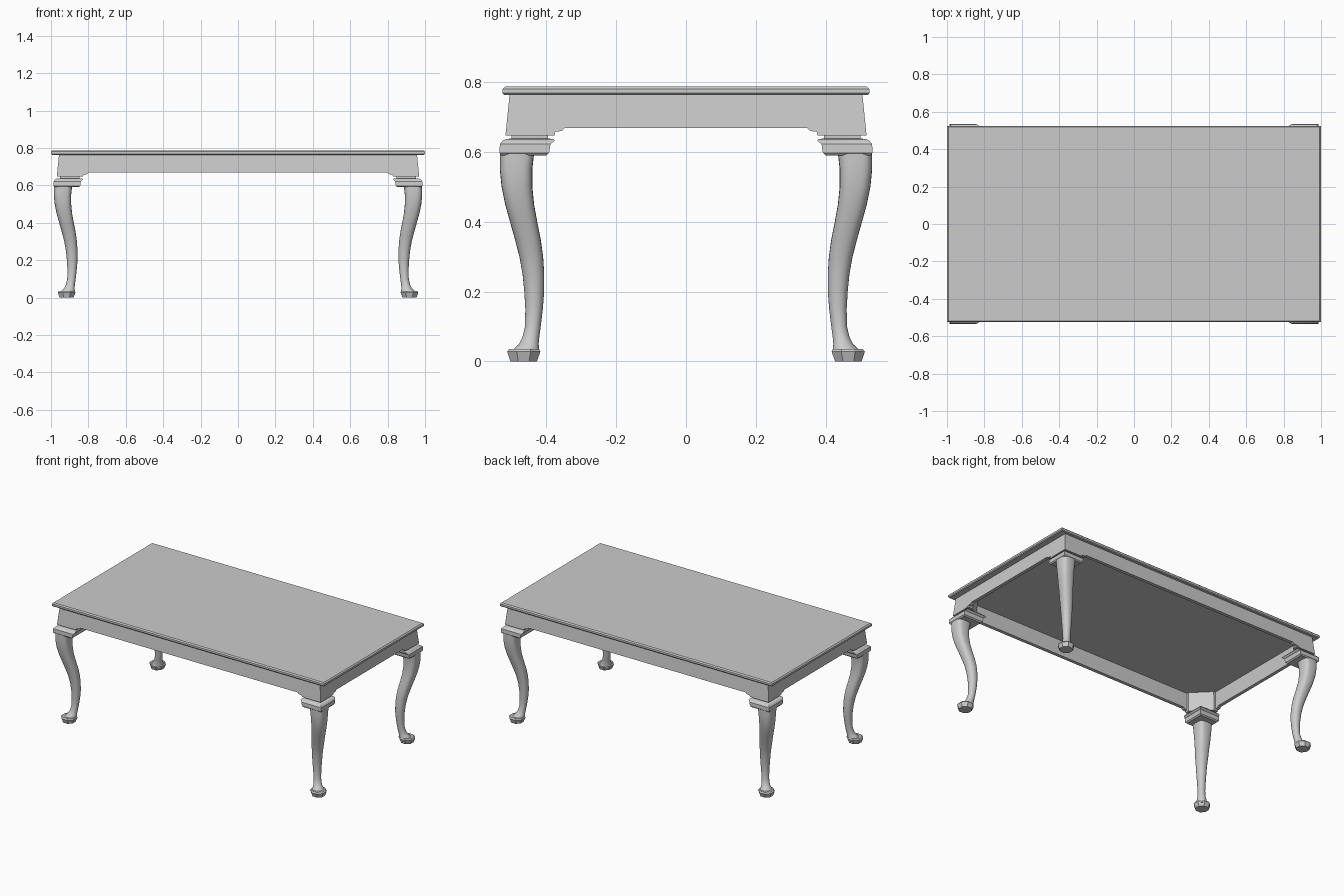
import bpy, bmesh, math
from mathutils import Vector

cube = bpy.data.objects.get("Cube")
if cube:
    bpy.data.objects.remove(cube)

grey = bpy.data.materials.new("plain grey")
grey.use_nodes = True
COLOUR = (0.6, 0.6, 0.6, 1)
grey.diffuse_color = COLOUR
grey.node_tree.nodes["Principled BSDF"].inputs["Base Color"].default_value = COLOUR


def finish(name, bm, bevel=0, angle=35):
    bmesh.ops.recalc_face_normals(bm, faces=bm.faces)
    mesh = bpy.data.meshes.new(name)
    bm.to_mesh(mesh)
    bm.free()
    mesh.materials.append(grey)
    obj = bpy.data.objects.new(name, mesh)
    bpy.context.collection.objects.link(obj)
    if bevel:
        mod = obj.modifiers.new("soft edges", "BEVEL")
        mod.width, mod.segments, mod.limit_method = bevel, 2, "ANGLE"
    bpy.ops.object.select_all(action="DESELECT")
    obj.select_set(True)
    bpy.context.view_layer.objects.active = obj
    bpy.ops.object.shade_smooth_by_angle(angle=math.radians(angle))
    return obj


def loft(bm, rings):
    """Skin closed rings of points and cap both ends."""
    rows = [[bm.verts.new(p) for p in ring] for ring in rings]
    n = len(rows[0])
    for a, b in zip(rows, rows[1:]):
        for i in range(n):
            j = (i + 1) % n
            bm.faces.new((a[i], a[j], b[j], b[i]))
    bm.faces.new(rows[0][::-1])
    bm.faces.new(rows[-1])


def rect(x0, x1, y0, y1, z):
    return [(x0, y0, z), (x1, y0, z), (x1, y1, z), (x0, y1, z)]


# Distance from the leg's y position to its x position
SHIFT = 0.452


def square_section(outer, inner, z):
    return rect(inner + SHIFT, outer + SHIFT, inner, outer, z)


def round_section(outer, inner, z, power, sides, turn=0):
    c, r = (outer + inner) / 2, (outer - inner) / 2
    ring = []
    for i in range(sides):
        a = math.tau * (i + turn) / sides
        u, v = math.cos(a), math.sin(a)
        u = math.copysign(abs(u) ** (2 / power), u)
        v = math.copysign(abs(v) ** (2 / power), v)
        ring.append((c + SHIFT + r * u, c + r * v, z))
    return ring


def place(ring, sx, sy):
    return [(x * sx, y * sy, z) for x, y, z in ring]


# Table top
bm = bmesh.new()
loft(bm, [rect(-h, h, -w, w, z) for h, w, z in
          ((0.995, 0.521, 0.763), (1, 0.525, 0.768), (1, 0.525, 0.780), (0.993, 0.518, 0.787))])
finish("table_top", bm)


# Apron boards, leaning outward towards the bottom, with dropped ends
def lean(z):
    return 0.505 + 0.012 * (0.765 - z) / 0.118


for name, sign, along_x in (("front", -1, True), ("back", 1, True),
                            ("left", 1, False), ("right", -1, False)):
    bm = bmesh.new()
    extra = SHIFT if along_x else 0
    half = [(lean(0.765), 0.765), (lean(0.647), 0.647), (0.395, 0.647),
            (0.385, 0.656), (0.355, 0.660), (0.348, 0.668)]
    outline = [(-u - extra, z) for u, z in half] + [(u + extra, z) for u, z in half[::-1]]
    rings = []
    for depth in (0, 0.022):
        ring = []
        for u, z in outline:
            end = abs(u) > 0.5 + extra
            u -= math.copysign(depth, u) if end else 0
            d = sign * (lean(z) - depth + (0 if along_x else SHIFT))
            ring.append((u, d, z) if along_x else (d, u, z))
        rings.append(ring)
    loft(bm, rings)
    finish(name + "_apron", bm)

# Leg centre line and thickness: height, outer edge, inner edge, squareness
LEG = ((0.020, 0.500, 0.420, 2.0), (0.035, 0.494, 0.420, 2.0), (0.050, 0.478, 0.422, 2.0),
       (0.070, 0.468, 0.420, 2.0), (0.100, 0.461, 0.416, 2.0), (0.150, 0.460, 0.410, 2.1),
       (0.200, 0.463, 0.406, 2.1), (0.250, 0.468, 0.406, 2.2), (0.300, 0.477, 0.409, 2.3),
       (0.350, 0.490, 0.416, 2.4), (0.400, 0.504, 0.426, 2.5), (0.450, 0.518, 0.435, 2.7),
       (0.500, 0.528, 0.440, 2.9), (0.550, 0.533, 0.440, 3.2), (0.595, 0.533, 0.435, 3.5))

for side, sx in (("left", 1), ("right", -1)):
    for end, sy in (("front", -1), ("back", 1)):
        prefix = end + "_" + side + "_"

        # Curved leg
        bm = bmesh.new()
        loft(bm, [place(round_section(o, i, z, p, 24), sx, sy) for z, o, i, p in LEG])
        finish(prefix + "leg", bm, angle=50)

        # Faceted foot
        bm = bmesh.new()
        loft(bm, [place(round_section(o, i, z, 2, 8, 0.5), sx, sy) for o, i, z in
                  ((0.506, 0.424, 0), (0.516, 0.413, 0.028), (0.509, 0.417, 0.036))])
        finish(prefix + "foot", bm, angle=20)

        # Stepped cap and neck on top of the leg
        bm = bmesh.new()
        loft(bm, [place(square_section(o, i, z), sx, sy) for o, i, z in
                  ((0.528, 0.400, 0.590), (0.534, 0.392, 0.597), (0.533, 0.388, 0.622),
                   (0.525, 0.376, 0.632), (0.515, 0.380, 0.637), (0.500, 0.395, 0.638),
                   (0.500, 0.395, 0.650))])
        finish(prefix + "cap", bm)

        # Corner block inside the apron, cut across the inner corner
        bm = bmesh.new()
        rings = []
        for z in (0.647, 0.764):
            o = lean(z) - 0.004
            ring = [(o, o), (o - 0.137, o), (o - 0.137, o - 0.03),
                    (o - 0.03, o - 0.137), (o, o - 0.137)]
            rings.append(place([(x + SHIFT, y, z) for x, y in ring], sx, sy))
        loft(bm, rings)
        finish(prefix + "corner_block", bm)
